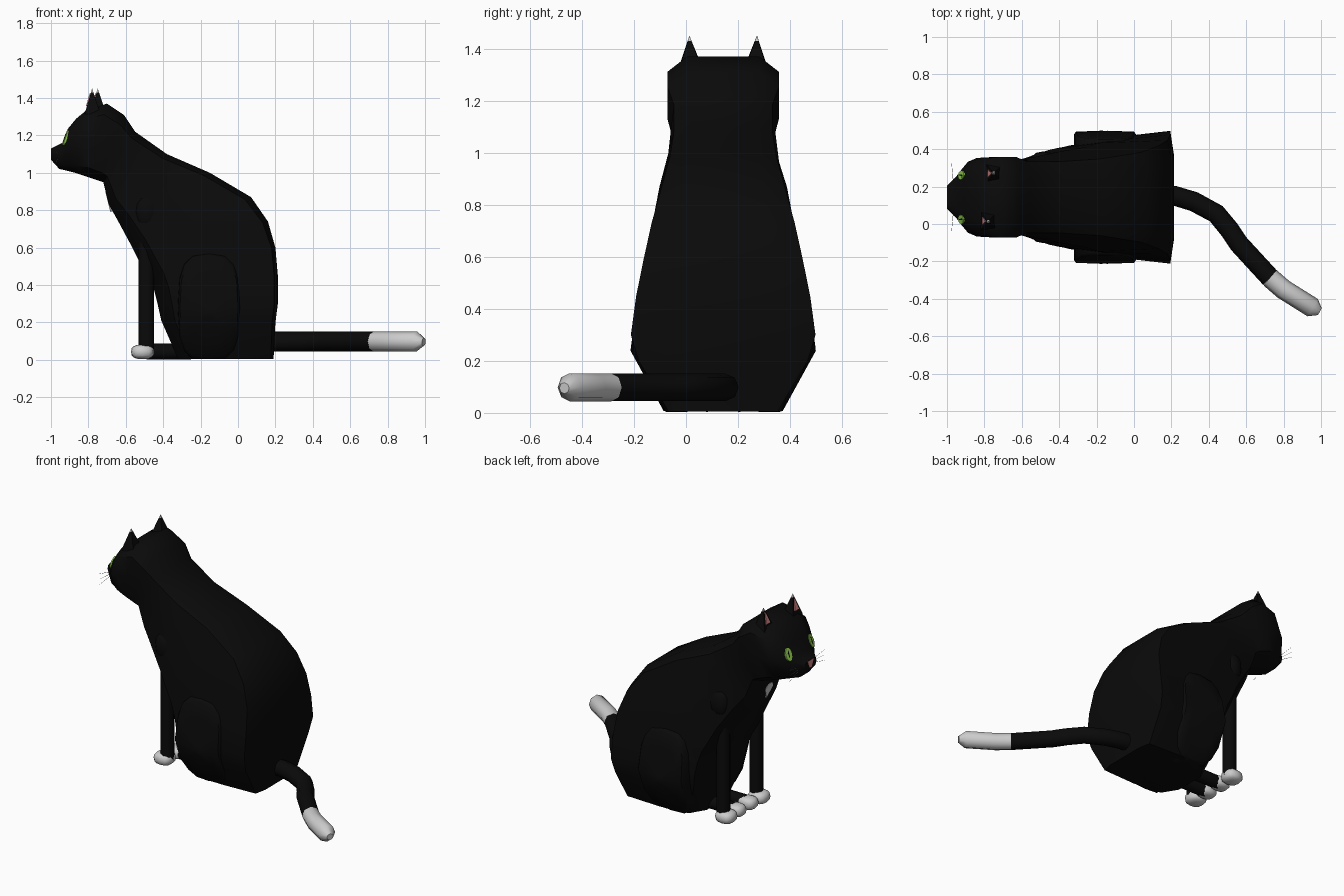
import bpy, bmesh, math
from mathutils import Vector
from mathutils.bvhtree import BVHTree

if "Cube" in bpy.data.objects:
    bpy.data.objects.remove(bpy.data.objects["Cube"])

CY = 0.143  # the animal's own mirror plane


def material(name, rgb):
    m = bpy.data.materials.new(name)
    m.diffuse_color = (*rgb, 1)
    m.use_nodes = True
    m.node_tree.nodes["Principled BSDF"].inputs["Base Color"].default_value = m.diffuse_color
    return m


BLACK = material("black_fur", (0.003, 0.003, 0.003))
WHITE = material("white_fur", (0.75, 0.75, 0.75))
GREEN = material("green_eye", (0.3, 0.65, 0.08))
PINK = material("pink_skin", (0.7, 0.25, 0.25))


def finish(bm, name, mat, angle=45):
    bmesh.ops.recalc_face_normals(bm, faces=bm.faces)
    me = bpy.data.meshes.new(name)
    bm.to_mesh(me)
    bm.free()
    me.materials.append(mat)
    ob = bpy.data.objects.new(name, me)
    bpy.context.collection.objects.link(ob)
    bpy.ops.object.select_all(action='DESELECT')
    ob.select_set(True)
    bpy.context.view_layer.objects.active = ob
    bpy.ops.object.shade_smooth_by_angle(angle=math.radians(angle))
    return ob


def loft(name, rings, mat):
    bm = bmesh.new()
    vs = [[bm.verts.new(p) for p in r] for r in rings]
    n = len(vs[0])
    for a, b in zip(vs, vs[1:]):
        for i in range(n):
            j = (i + 1) % n
            bm.faces.new((a[i], a[j], b[j], b[i]))
    bm.faces.new(vs[0])
    bm.faces.new(vs[-1])
    return finish(bm, name, mat)


def power(v, e):
    return math.copysign(abs(v) ** e, v)


def ball(name, loc, size, mat, e=1.0):
    # rounded blob; an exponent under 1 makes it boxier
    bm = bmesh.new()
    bmesh.ops.create_uvsphere(bm, u_segments=12, v_segments=8, radius=1)
    for v in bm.verts:
        v.co = Vector([l + s * power(c, e) for l, s, c in zip(loc, size, v.co)])
    return finish(bm, name, mat, 60)


def tube(name, pts, radius, mat, res=2):
    # pts are (x, y, z, radius factor)
    cu = bpy.data.curves.new(name, 'CURVE')
    cu.dimensions = '3D'
    cu.bevel_depth, cu.bevel_resolution, cu.use_fill_caps = radius, res, True
    sp = cu.splines.new('POLY')
    sp.points.add(len(pts) - 1)
    for p, q in zip(sp.points, pts):
        p.co, p.radius = (*q[:3], 1), q[3]
    cu.materials.append(mat)
    ob = bpy.data.objects.new(name, cu)
    bpy.context.collection.objects.link(ob)
    return ob


# Body and head: back point, front point, half widths (back, middle, front), chamfer
sections = [
    (.19, .005, -.32, .005, .21, .22, .20, .03),
    (.20, .20, -.41, .21, .325, .31, .26, .03),
    (.213, .30, -.43, .30, .355, .32, .275, .03),
    (.213, .45, -.45, .38, .335, .31, .27, .03),
    (.20, .60, -.48, .45, .305, .30, .265, .03),
    (.16, .74, -.53, .53, .275, .29, .255, .04),
    (.07, .87, -.57, .61, .24, .27, .24, .05),
    (-.15, 1.0, -.64, .74, .205, .245, .21, .06),
    (-.38, 1.1, -.69, .83, .19, .215, .18, .08),
    (-.55, 1.22, -.72, .95, .19, .20, .17, .12),
    (-.61, 1.31, -.74, .957, .215, .215, .18, .15),
    (-.70, 1.37, -.81, .98, .215, .215, .18, .15),
    (-.81, 1.335, -.87, 1.0, .205, .21, .16, .15),
    (-.865, 1.29, -.91, 1.01, .17, .19, .13, .15),
    (-.91, 1.235, -.94, 1.018, .13, .145, .11, .15),
    (-.94, 1.16, -.955, 1.02, .11, .115, .09, .15),
    (-1.0, 1.13, -1.0, 1.07, .055, .06, .05, .15),
]
rings = []
for bx, bz, fx, fz, wb, wm, wf, c in sections:
    half = [(0, .65 * wb), (c, wb), (.5, wm), (.88, wf), (1, .5 * wf)]
    full = half + [(u, -w) for u, w in reversed(half)]
    rings.append([(bx + (fx - bx) * u, CY + w, bz + (fz - bz) * u) for u, w in full])
body = loft("body", rings, BLACK)
tree = BVHTree.FromPolygons([v.co for v in body.data.vertices],
                            [p.vertices[:] for p in body.data.polygons])


def patch(name, start, direction, shape, mat, lift=.004):
    # flat shape laid on the body where a ray strikes it
    hit, nrm, _, _ = tree.ray_cast(Vector(start), Vector(direction).normalized())
    if hit is None:
        return
    if nrm.dot(Vector(direction)) > 0:
        nrm = -nrm
    side = Vector((0, 0, 1)).cross(nrm).normalized()
    up = nrm.cross(side)
    loft(name, [[hit + side * a + up * b + nrm * h for a, b in shape] for h in (-.01, lift)], mat)


def oval(rx, rz, n=12, dx=0, dz=0):
    return [(dx + rx * math.cos(t * math.tau / n), dz + rz * math.sin(t * math.tau / n)) for t in range(n)]


# Nose and chest patch
patch("nose", (-1.5, CY, 1.105), (1, 0, 0), [(-.032, .022), (.032, .022), (.01, -.025), (-.01, -.025)], PINK, .001)
patch("chest_patch", (-1.5, CY, .85), (1, 0, 0), [(0, -.06), (.04, .02), (.02, .05), (-.02, .05), (-.04, .02)], WHITE, .002)


def thigh_width(z):
    return .225 + .55 * z if z < .24 else .357 - .15 * (z - .24)


for s, side in ((1, "left"), (-1, "right")):
    # Thigh: low bulge that follows the hip outline
    rings = []
    for k, size in ((.6, 1.06), (.96, 1.03), (1.0, .97)):
        ring = []
        for i in range(16):
            t = i * math.tau / 16
            x = -.155 + .16 * size * power(math.cos(t), .65)
            z = max(.004, .28 + .28 * size * power(math.sin(t), .65))
            ring.append((x, CY + s * k * thigh_width(z), z))
        rings.append(ring)
    # crest row keeps the outer face following the hip
    rings.append([(-.155 + .7 * (x + .155), CY + s * thigh_width(z2), z2)
                  for x, y, z in rings[-1] for z2 in [.25 + .7 * (z - .25)]])
    rings.append([(-.155 + .1 * (x + .155), CY + s * thigh_width(z2), z2)
                  for x, y, z in rings[-2] for z2 in [.25 + .1 * (z - .25)]])
    loft("thigh_" + side, rings, BLACK)

    # Shoulder, front leg and paw
    y = CY + s * .17
    ball("shoulder_" + side, (-.485, CY + s * .175, .79), (.07, .07, .095), BLACK, .8)
    tube("front_leg_" + side, [(-.49, y, .75, 1), (-.49, y, .04, 1)], .042, BLACK)
    ball("front_paw_" + side, (-.51, y, .043), (.062, .06, .039), WHITE, .75)

    # Hind foot and toes
    y = CY + s * .062
    tube("hind_foot_" + side, [(-.25, y, .045, 1), (-.49, y, .045, 1)], .042, BLACK)
    ball("hind_toes_" + side, (-.505, y, .043), (.06, .052, .039), WHITE, .75)

    # Ear: dark cone, white tip, pink inside
    ex, ey = (-.75 if s > 0 else -.78), CY + s * .125
    tip = Vector((ex, CY + s * .13, 1.452))
    base = [Vector((ex + dx, ey + dy, 1.315)) for dx, dy in ((-.04, -.05), (.045, -.045), (.045, .045), (-.04, .05))]
    loft("ear_" + side, [[p.lerp(tip, f) for p in base] for f in (0, .84)], BLACK)
    loft("ear_tip_" + side, [[p.lerp(tip, f) for p in base] for f in (.84, .99)], WHITE)
    inner = [base[0].lerp(base[3], f).lerp(tip, g) for f, g in ((.2, .3), (.8, .3), (.5, .8))]
    loft("inner_ear_" + side, [[p + Vector((d, 0, 0)) for p in inner] for d in (.004, -.005)], PINK)

    # Eye, pupil and glint
    start, aim = (-1.3, CY + s * .26, 1.28), (.385, -s * .145, -.095)
    patch("eye_" + side, start, aim, oval(.025, .042), GREEN, .004)
    patch("pupil_" + side, start, aim, oval(.004, .026, 8), BLACK, .005)
    patch("eye_glint_" + side, start, aim, oval(.005, .006, 8, .01, .018), WHITE, .006)

    # Whiskers
    for i in (-1, 0, 1):
        tube("whisker_" + side, [(-.965, CY + s * .07, 1.085 + .012 * i, 1),
                                 (-.975, CY + s * .18, 1.085 + .035 * i, .6)], .0014, WHITE, 0)

# Tail and white tail tip
tube("tail", [(.12, .15, .098, 1), (.22, .15, .098, 1), (.32, .12, .098, 1), (.44, .055, .098, 1),
              (.51, -.03, .098, 1), (.56, -.105, .098, 1), (.73, -.29, .098, 1)], .053, BLACK)
tube("tail_tip", [(.728, -.288, .098, 1), (.80, -.35, .098, 1), (.955, -.447, .098, 1),
                  (.993, -.468, .095, .4)], .054, WHITE)
